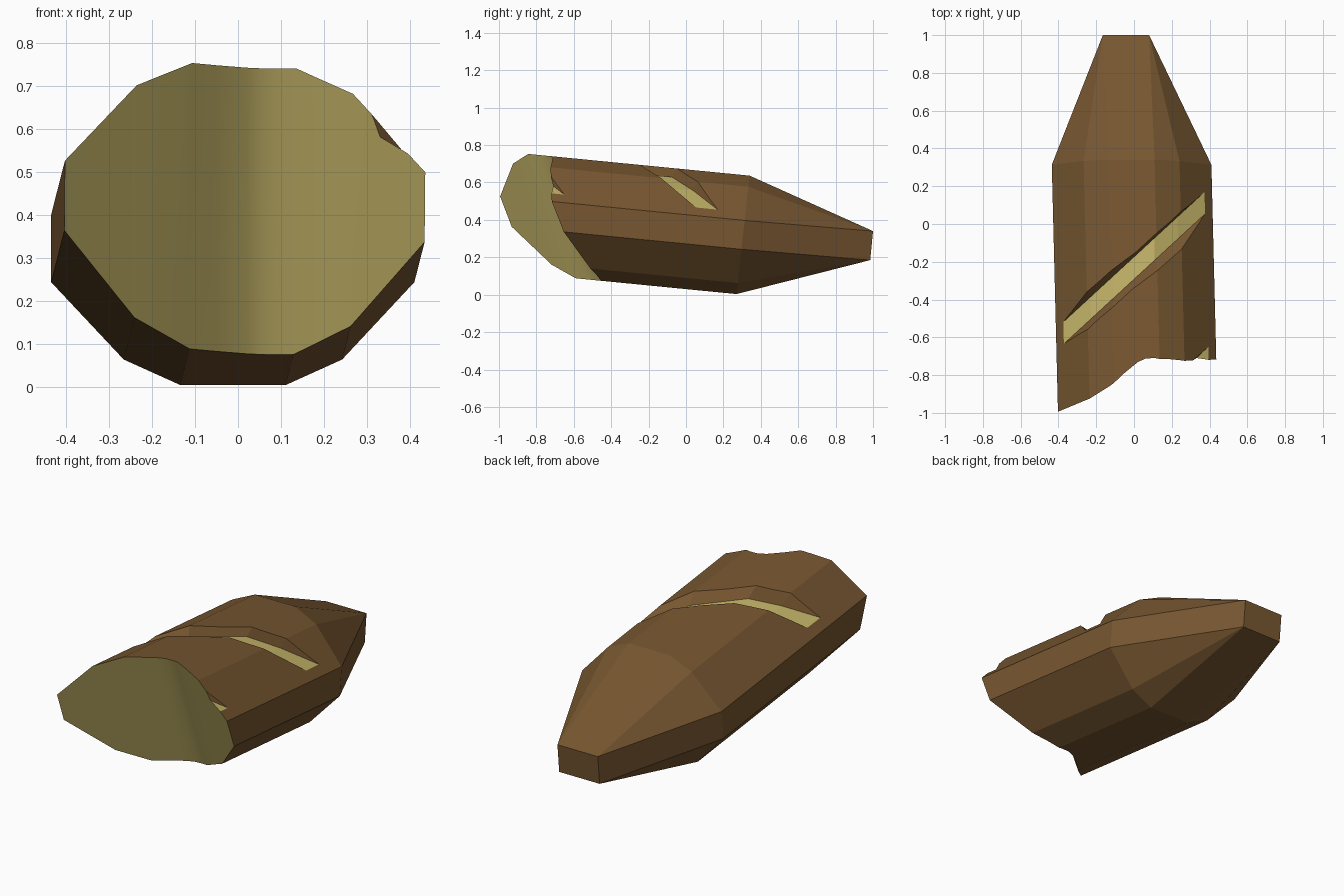
import bpy, bmesh

if "Cube" in bpy.data.objects:
    bpy.data.objects.remove(bpy.data.objects["Cube"])

def material(name, rgb):
    m = bpy.data.materials.new(name)
    m.diffuse_color = (*rgb, 1)
    m.use_nodes = True
    m.node_tree.nodes["Principled BSDF"].inputs["Base Color"].default_value = m.diffuse_color
    return m

CRUST = material("brown crust", (0.185, 0.094, 0.030))
CRUMB = material("pale crumb", (0.56, 0.46, 0.14))

def mesh_object(name, verts, faces, crumb=lambda i: False, smooth=False):
    """Make an object; crumb(i) says which faces take the pale colour."""
    bm = bmesh.new()
    vs = [bm.verts.new(v) for v in verts]
    for i, f in enumerate(faces):
        face = bm.faces.new([vs[k] for k in f])
        face.material_index = int(crumb(i))
        face.smooth = smooth
    bmesh.ops.remove_doubles(bm, verts=bm.verts, dist=1e-5)
    bmesh.ops.recalc_face_normals(bm, faces=bm.faces)
    me = bpy.data.meshes.new(name)
    bm.to_mesh(me)
    bm.free()
    me.materials.append(CRUST)
    me.materials.append(CRUMB)
    ob = bpy.data.objects.new(name, me)
    bpy.context.collection.objects.link(ob)
    return ob

def loft(rings):
    """Closed rings joined by quads, with end caps."""
    n = len(rings[0])
    faces = [(r * n + k, r * n + (k + 1) % n, (r + 1) * n + (k + 1) % n, (r + 1) * n + k)
             for r in range(len(rings) - 1) for k in range(n)]
    last = (len(rings) - 1) * n
    return [v for r in rings for v in r], faces, [tuple(range(n)), tuple(range(last, last + n))]

def place(x, y, z):
    """Loaf axis: slopes down and drifts left towards the back."""
    return (x - 0.0125 - 0.025 * (y - 0.305), y, 0.32 + z - 0.098 * (y - 0.305))

# twelve-sided loaf body with tapered end
quarter = [(0.1225, 0.32), (0.254, 0.26), (0.4225, 0.078)]
half = quarter + [(x, -z) for x, z in reversed(quarter)]
section = half + [(-x, -z) for x, z in half]
body = [[place(x, y + 0.109 * z, z) for x, z in section] for y in (-1.3, 0.305)]
verts, faces, caps = loft(body)
base = len(verts) - 12
tips = []
for x, z in section:
    tips.append((0.08 if x > 0 else -0.165, 1.0 if z > 0 else 0.985, 0.34 if z > 0 else 0.185))
corners = [tips[i] for i in (0, 3, 6, 9)]
verts += corners
c0 = base + 12
for k in range(12):
    a, b = base + k, base + (k + 1) % 12
    ca, cb = c0 + k // 3, c0 + ((k + 1) % 12) // 3
    faces.append((a, b, ca) if ca == cb else (a, b, cb, ca))
faces += [caps[0], (c0, c0 + 1, c0 + 2, c0 + 3)]
loaf = mesh_object("loaf", verts, faces)

def carve(cutter):
    mod = loaf.modifiers.new("carve", 'BOOLEAN')
    mod.operation = 'DIFFERENCE'
    mod.solver = 'EXACT'
    mod.object = cutter
    bpy.context.view_layer.objects.active = loaf
    bpy.ops.object.modifier_apply(modifier=mod.name)
    bpy.data.objects.remove(cutter)

# diagonal slashes: pale floor, crust walls, fading out at the sides
floor = [(0.11, 0.272), (0.236, 0.211), (0.45, 0.08)]
outer = [(0.135, 0.368), (0.272, 0.309), (0.50, 0.16)]
stations = [((-f[0], f[1]), (-o[0], o[1])) for f, o in zip(floor[::-1], outer[::-1])]
stations += list(zip(floor, outer))
for n, shift in enumerate((0, -0.82)):
    rings = []
    for (fx, fz), (ox, oz) in stations:
        y = 0.9 * fx + shift
        rings.append([place(fx, y - 0.29, fz), place(fx, y - 0.175, fz),
                      place(ox, y - 0.12, oz), place(ox, y - 0.40, oz)])
    v, f, c = loft(rings)
    carve(mesh_object(f"slash_cutter_{n}", v, f + c,
                      crumb=lambda i, total=len(f): i < total and i % 4 == 0))

# curved slanted cut across the front, exposing the crumb
profile = [(-0.6, -1.09), (-0.405, -0.947), (-0.24, -0.811), (-0.125, -0.721), (-0.05, -0.653),
           (0.02, -0.598), (0.06, -0.58), (0.11, -0.577), (0.18, -0.59), (0.26, -0.612),
           (0.43, -0.677), (0.6, -0.74)]
rings = [[(x, g - 0.39 * (z - 0.4), z) for z in (-0.3, 1.2)] + [(x, -2.5, 1.2), (x, -2.5, -0.3)]
         for x, g in profile]
v, f, c = loft(rings)
carve(mesh_object("front_cutter", v, f + c, crumb=lambda i: True, smooth=True))
